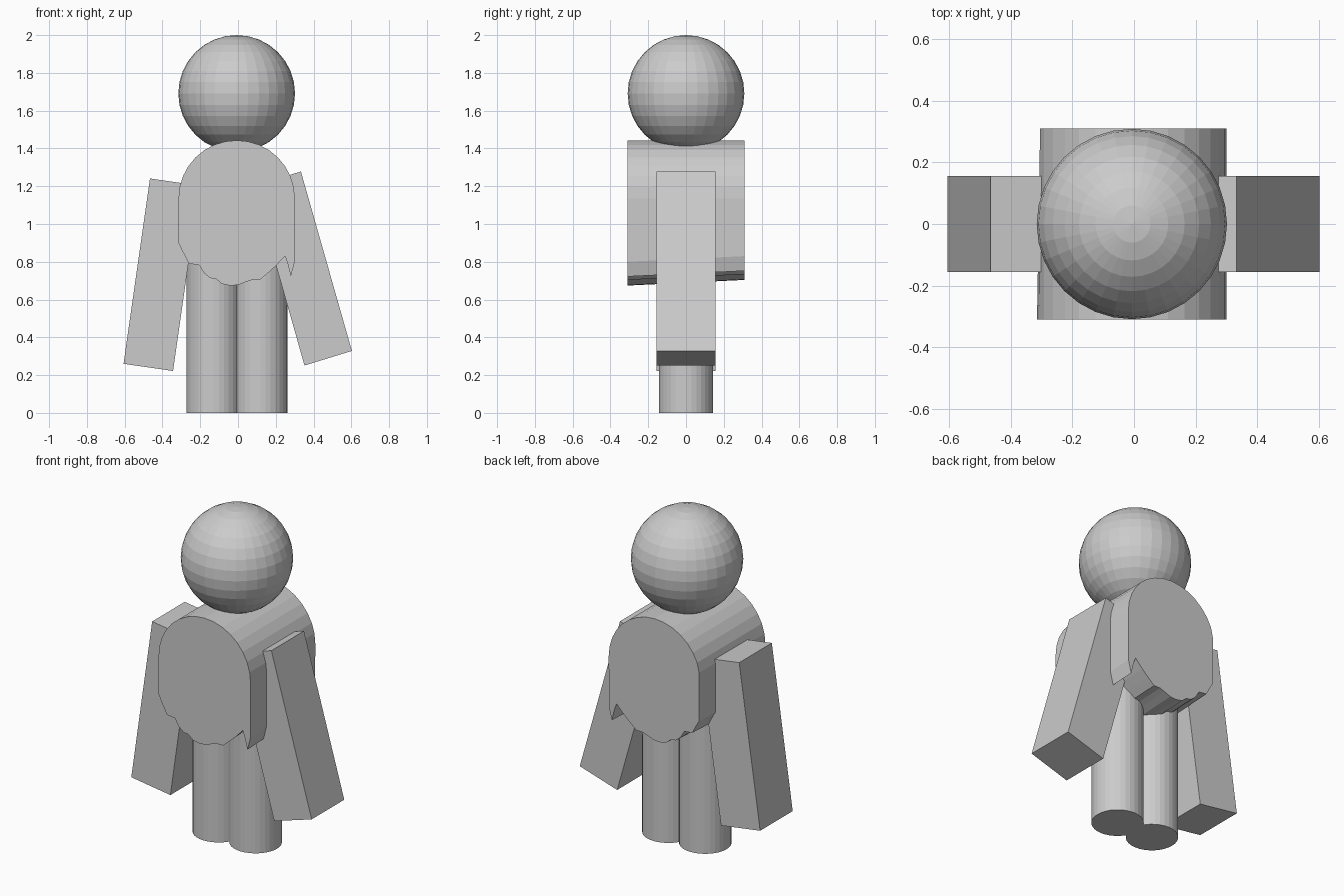
import bpy
import math

cube = bpy.data.objects.get("Cube")
if cube:
    bpy.data.objects.remove(cube, do_unlink=True)

# One plain grey for the whole figure
grey = bpy.data.materials.new("plain grey")
grey.use_nodes = True
colour = (0.6, 0.6, 0.6, 1)
grey.diffuse_color = colour
grey.node_tree.nodes["Principled BSDF"].inputs["Base Color"].default_value = colour


def finish(name):
    ob = bpy.context.object
    ob.name = name
    ob.data.materials.append(grey)
    return ob


def prism(name, front, back, half_depth):
    """Solid between a front and a back outline in the xz plane."""
    n = len(front)
    verts = [(x, -half_depth, z) for x, z in front]
    verts += [(x, half_depth, z) for x, z in back]
    faces = [tuple(range(n)), tuple(reversed(range(n, 2 * n)))]
    faces += [((i + 1) % n, i, n + i, n + (i + 1) % n) for i in range(n)]
    mesh = bpy.data.meshes.new(name)
    mesh.from_pydata(verts, [], faces)
    ob = bpy.data.objects.new(name, mesh)
    bpy.context.collection.objects.link(ob)
    mesh.materials.append(grey)
    return ob


# Head: faceted ball
bpy.ops.mesh.primitive_uv_sphere_add(segments=32, ring_count=16, radius=0.309,
                                     location=(-0.007, 0, 1.691))
finish("head")

# Legs: faceted cylinders
for name, x, top in (("right_leg", -0.129, 0.79), ("left_leg", 0.118, 0.82)):
    bpy.ops.mesh.primitive_cylinder_add(vertices=32, radius=0.144, depth=top,
                                        location=(x, 0, top / 2))
    finish(name)

# Torso: rounded top, ragged lower edge that rises slightly to the back
ragged = [(-.315, .90), (-.295, .857), (-.275, .82), (-.26, .79), (-.206, .783),
          (-.18, .74), (-.148, .714), (-.116, .709), (-.085, .683), (-.042, .674),
          (0, .677), (.042, .693), (.074, .704), (.116, .704), (.159, .741),
          (.2, .778), (.249, .83), (.265, .783), (.28, .722), (.30, .80), (.30, .90)]
arch = [(-0.007 + 0.308 * math.cos(a), 1.135 + 0.308 * math.sin(a))
        for a in (math.pi * i / 16 for i in range(17))]
outline = ragged + arch
raised = [(max(x, -0.305), z + (0.03 if z < 0.89 else 0)) for x, z in outline]
prism("torso", outline, raised, 0.31)

# Arms: slanted boxes given by outer top, outer bottom and inner bottom corners
arms = {"right_arm": ((-.466, 1.241), (-.606, .26), (-.344, .222)),
        "left_arm": ((.333, 1.278), (.603, .328), (.352, .251))}
for name, (top, low, inner) in arms.items():
    fourth = (top[0] + inner[0] - low[0], top[1] + inner[1] - low[1])
    corners = [top, low, inner, fourth]
    if name == "left_arm":
        corners.reverse()
    prism(name, corners, corners, 0.156)
